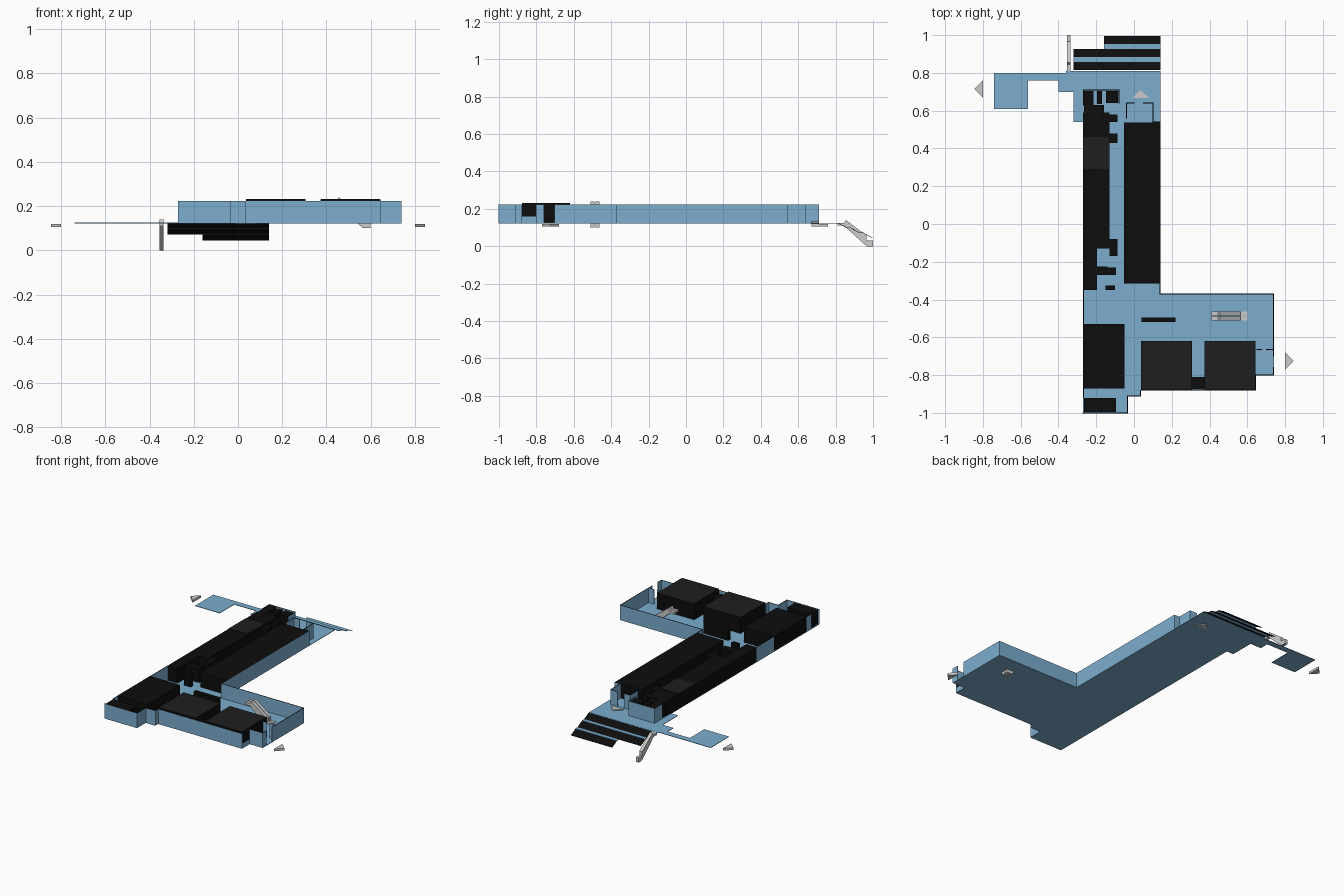
import bpy, bmesh
from mathutils import Vector

if "Cube" in bpy.data.objects:
    bpy.data.objects.remove(bpy.data.objects["Cube"])

FLOOR, TOP = 0.125, 0.222


def material(name, col):
    m = bpy.data.materials.new(name)
    m.diffuse_color = (*col, 1)
    m.use_nodes = True
    m.node_tree.nodes["Principled BSDF"].inputs["Base Color"].default_value = m.diffuse_color
    return m


blue = material("blue", (0.2, 0.42, 0.62))
black = material("black", (0.004, 0.004, 0.004))
dark = material("dark_grey", (0.013, 0.013, 0.013))


def finish(name, bm, mats):
    bmesh.ops.recalc_face_normals(bm, faces=bm.faces)
    me = bpy.data.meshes.new(name)
    bm.to_mesh(me)
    bm.free()
    for m in mats:
        me.materials.append(m)
    ob = bpy.data.objects.new(name, me)
    bpy.context.collection.objects.link(ob)
    return ob


def prism(name, pts, axis, lo, hi, mat=None):
    """Extrude a 2D outline along x, y or z."""
    put = {"x": lambda a, b: (lo, a, b), "y": lambda a, b: (a, lo, b),
           "z": lambda a, b: (a, b, lo)}[axis]
    bm = bmesh.new()
    f = bm.faces.new([bm.verts.new(put(*p)) for p in pts])
    r = bmesh.ops.extrude_face_region(bm, geom=[f])
    d = Vector([(hi - lo) * (c == axis) for c in "xyz"])
    bmesh.ops.translate(bm, vec=d, verts=[v for v in r["geom"] if isinstance(v, bmesh.types.BMVert)])
    return finish(name, bm, [mat] if mat else [])


def block(name, x0, x1, y0, y1, z1=TOP, mat=black, z0=FLOOR):
    return prism(name, [(x0, y0), (x1, y0), (x1, y1), (x0, y1)], "z", z0, z1, mat)


def walls(name, pts, z1=TOP, t=0.004):
    """Thin walls along a path, blue sides with black tops."""
    bm = bmesh.new()
    for (xa, ya), (xb, yb) in zip(pts, pts[1:]):
        x0, x1 = min(xa, xb) - t / 2, max(xa, xb) + t / 2
        y0, y1 = min(ya, yb) - t / 2, max(ya, yb) + t / 2
        r = bmesh.ops.create_cube(bm, size=1)
        for v in r["verts"]:
            v.co = (x1 if v.co.x > 0 else x0, y1 if v.co.y > 0 else y0, z1 if v.co.z > 0 else FLOOR)
    bm.normal_update()
    for f in bm.faces:
        f.material_index = int(f.normal.z > 0.5)
    return finish(name, bm, [blue, black])


# Building floor and outdoor terrace with path
prism("building_floor", [(-.27, -1), (-.035, -1), (-.035, -.91), (.035, -.91), (.035, -.88),
      (.645, -.88), (.645, -.8), (.74, -.8), (.74, -.37), (.14, -.37), (.14, .54), (.1, .54),
      (.1, .64), (-.08, .64), (-.08, .71), (-.27, .71)], "z", FLOOR - .003, FLOOR + .001, blue)
prism("terrace", [(-.27, .54), (-.27, .71), (-.08, .71), (-.08, .64), (.1, .64), (.1, .54),
      (.14, .54), (.14, .81), (-.36, .81), (-.36, .8), (-.74, .8), (-.74, .61), (-.56, .61),
      (-.56, .76), (-.4, .76), (-.4, .7), (-.32, .7), (-.32, .54)],
      "z", FLOOR - .003, FLOOR, blue)

# Outer walls, with gaps for doors
walls("south_wall", [(-.27, -1), (-.035, -1), (-.035, -.91), (.035, -.91), (.035, -.88), (.645, -.88)])
walls("low_wall", [(.645, -.88), (.645, -.8)], .158)
walls("corner_wall", [(.645, -.8), (.738, -.8), (.738, -.76)])
walls("wing_wall", [(.738, -.7), (.738, -.37), (.138, -.37), (.138, .54), (.1, .54), (.1, .64), (.05, .64)])
walls("entrance_wall", [(-.04, .56), (-.04, .64), (.0, .64)])
walls("north_wall", [(-.08, .64), (-.08, .71), (-.268, .71), (-.268, .63)])
walls("west_wall_middle", [(-.268, -.53), (-.268, -.35)])
walls("west_wall_south", [(-.268, -.92), (-.268, -.87)])
for i, (a, b) in enumerate([(.65, .675), (.7, .735)]):
    walls(f"lobby_wall_{i}", [(a, -.665), (b, -.665)])

# Solid rooms
block("east_long_room", -.053, .135, -.315, .537, .221)
block("west_long_room", -.27, -.13, -.13, .59, .221)
block("west_raised_room", -.269, -.132, .29, .46, .224, dark, .22)
block("west_lower_room", -.27, -.195, -.35, -.13, .221)
block("north_west_room", -.265, -.215, .59, .705, .221)
block("south_west_room", -.27, -.05, -.87, -.53, .223)
block("south_end_room", -.265, -.095, -.994, -.92, .22)
for i, x in enumerate((.037, .375)):
    block(f"hall_{i}", x, x + .268, -.877, -.62, .232, dark)
    block(f"hall_sides_{i}", x - .001, x + .269, -.8775, -.619, .23)
block("hall_link", .306, .374, -.877, -.81, .2)
block("counter", .04, .22, -.52, -.495, .2)

# Small closets along the corridor
for i, (x0, x1, y0, y1) in enumerate([
        (-.13, -.087, .54, .58), (-.13, -.087, .43, .48), (-.13, -.087, -.17, -.08),
        (-.195, -.17, .635, .705), (-.148, -.084, .64, .705), (-.145, -.095, -.27, -.23),
        (-.15, -.1, -.35, -.325), (-.195, -.14, -.27, -.225), (-.215, -.16, .59, .63)]):
    block(f"closet_{i}", x0, x1, y0, y1, .215)

# Outdoor steps: sloping black strips with blue treads between
for i in range(3):
    y, z, x0 = .814 + .069 * i, .124 - .027 * i, (-.32, -.32, -.16)[i]
    prism(f"step_strip_{i}", [(y, z), (y + .044, z - .023), (y + .044, z - .026), (y, z - .003)],
          "x", x0, .14, black)
    if i < 2:
        prism(f"step_tread_{i}", [(y + .044, z - .024), (y + .069, z - .024), (y + .069, z - .027),
              (y + .044, z - .027)], "x", (-.32, -.16)[i], .14, blue)

# Stair markers: flat ends joined by a slope
stair = [(0, .11), (0, .125), (.035, .125), (.045, .14), (.155, .058), (.155, .03), (.19, .03),
         (.19, 0), (.155, 0), (.035, .11)]
prism("outdoor_stair_marker", [(.81 + a, b) for a, b in stair], "x", -.356, -.336)
for i, y in enumerate((-.51, -.484)):
    prism(f"indoor_stair_marker_{i}", [(.41 + a, .1 + b) for a, b in stair], "y", y, y + .022)

# Triangular entrance arrows
prism("west_arrow", [(-.845, .715), (-.8, .67), (-.8, .76)], "z", .105, .12)
prism("east_arrow", [(.845, -.725), (.8, -.68), (.8, -.77)], "z", .105, .12)
prism("north_arrow", [(.035, .71), (-.01, .667), (.08, .667)], "z", .118, .132)
